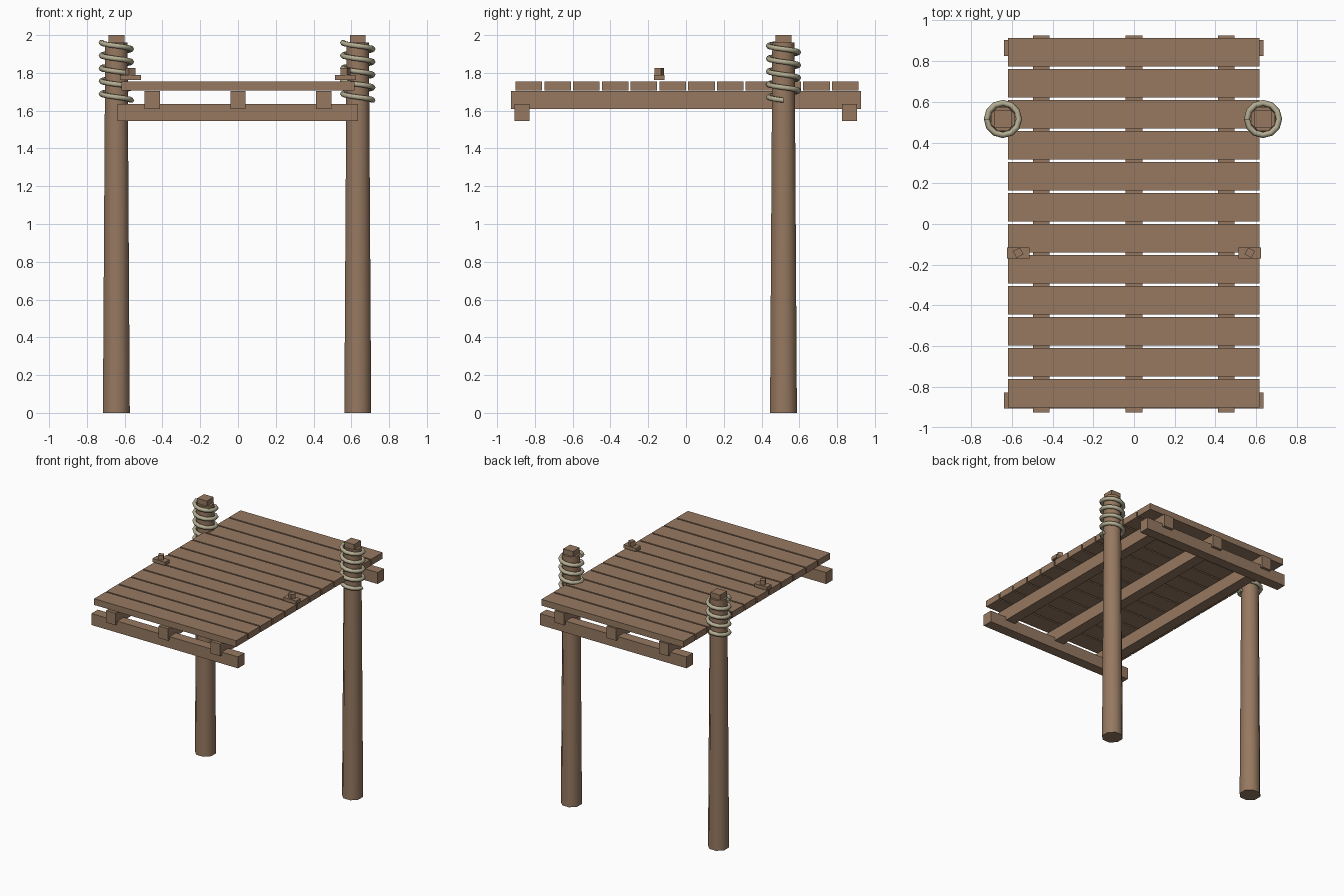
import bpy, bmesh, math
from mathutils import Vector

if "Cube" in bpy.data.objects:
    bpy.data.objects.remove(bpy.data.objects["Cube"])


def material(name, rgb):
    m = bpy.data.materials.new(name)
    m.diffuse_color = (*rgb, 1)
    m.use_nodes = True
    m.node_tree.nodes["Principled BSDF"].inputs["Base Color"].default_value = m.diffuse_color
    return m


WOOD = material("brown wood", (0.305, 0.190, 0.118))
ROPE = material("khaki rope", (0.46, 0.42, 0.29))


def finish(bm, name, mat):
    bmesh.ops.recalc_face_normals(bm, faces=bm.faces)
    me = bpy.data.meshes.new(name)
    bm.to_mesh(me)
    bm.free()
    me.materials.append(mat)
    ob = bpy.data.objects.new(name, me)
    bpy.context.collection.objects.link(ob)
    return ob


def box(name, x, y, z, turn=0):
    """Box from (min, max) ranges, optionally turned about its vertical axis."""
    bm = bmesh.new()
    bmesh.ops.create_cube(bm, size=1)
    for v in bm.verts:
        v.co = Vector(v.co[i] * (r[1] - r[0]) for i, r in enumerate((x, y, z)))
    ob = finish(bm, name, WOOD)
    ob.location = [(r[0] + r[1]) / 2 for r in (x, y, z)]
    ob.rotation_euler.z = turn
    return ob


def smooth(ob, angle):
    bpy.ops.object.select_all(action='DESELECT')
    ob.select_set(True)
    bpy.context.view_layer.objects.active = ob
    bpy.ops.object.shade_smooth_by_angle(angle=math.radians(angle))


def post(name, cx, cy):
    """Slightly tapered eight-sided pole."""
    bm = bmesh.new()
    bmesh.ops.create_cone(bm, cap_ends=True, segments=8, radius1=0.077,
                          radius2=0.064, depth=1.96)
    ob = finish(bm, name, WOOD)
    ob.location = (cx, cy, 0.98)
    ob.rotation_euler.z = math.radians(22.5)
    smooth(ob, 60)


def rope(name, cx, cy, turns=4.5, top=1.96, bottom=1.655, radius=0.079, thick=0.015):
    """Rope wound down around the pole, swept with a six-sided section."""
    bm = bmesh.new()
    steps, sides, rings = int(turns * 12), 6, []
    for i in range(steps + 1):
        t = i / steps
        a = math.pi + t * turns * math.tau
        out = Vector((math.cos(a), math.sin(a), 0))
        c = Vector((cx, cy, top + (bottom - top) * t)) + out * radius
        ring = []
        for k in range(sides):
            b = k * math.tau / sides
            ring.append(bm.verts.new(c + out * math.cos(b) * thick
                                     + Vector((0, 0, math.sin(b) * thick))))
        rings.append(ring)
    for r, s in zip(rings, rings[1:]):
        for k in range(sides):
            n = (k + 1) % sides
            bm.faces.new((r[k], r[n], s[n], s[k]))
    bm.faces.new(rings[0])
    bm.faces.new(rings[-1])
    smooth(finish(bm, name, ROPE), 65)


# Poles with square caps and rope windings
for side, cx in (("left", -0.644), ("right", 0.634)):
    cy = 0.516
    post(f"{side}_post", cx, cy)
    box(f"{side}_post_cap", (cx - 0.042, cx + 0.042), (cy - 0.042, cy + 0.042), (1.94, 2.0))
    rope(f"{side}_rope", cx, cy)

# Cross beams under the deck
for name, y in (("front_beam", (-0.907, -0.828)), ("back_beam", (0.826, 0.905))):
    box(name, (-0.638, 0.635), y, (1.545, 1.635))

# Lengthwise joists
for i, x in enumerate((-0.455, 0.0, 0.453)):
    box(f"joist_{i + 1}", (x - 0.041, x + 0.041), (-0.927, 0.926), (1.61, 1.705))

# Deck planks
for i in range(12):
    y = -0.832 + i * 0.1523
    box(f"plank_{i + 1}", (-0.618, 0.616), (y - 0.0705, y + 0.0705), (1.706, 1.755))

# Small cleats with turned pegs at the deck edges
for side, s in (("left", -1), ("right", 1)):
    cx = s * 0.569
    box(f"{side}_cleat", (cx - 0.055, cx + 0.055), (-0.17, -0.115), (1.762, 1.789))
    box(f"{side}_peg", (cx - 0.019, cx + 0.019), (-0.16, -0.122), (1.785, 1.825),
        math.radians(-s * 28))
